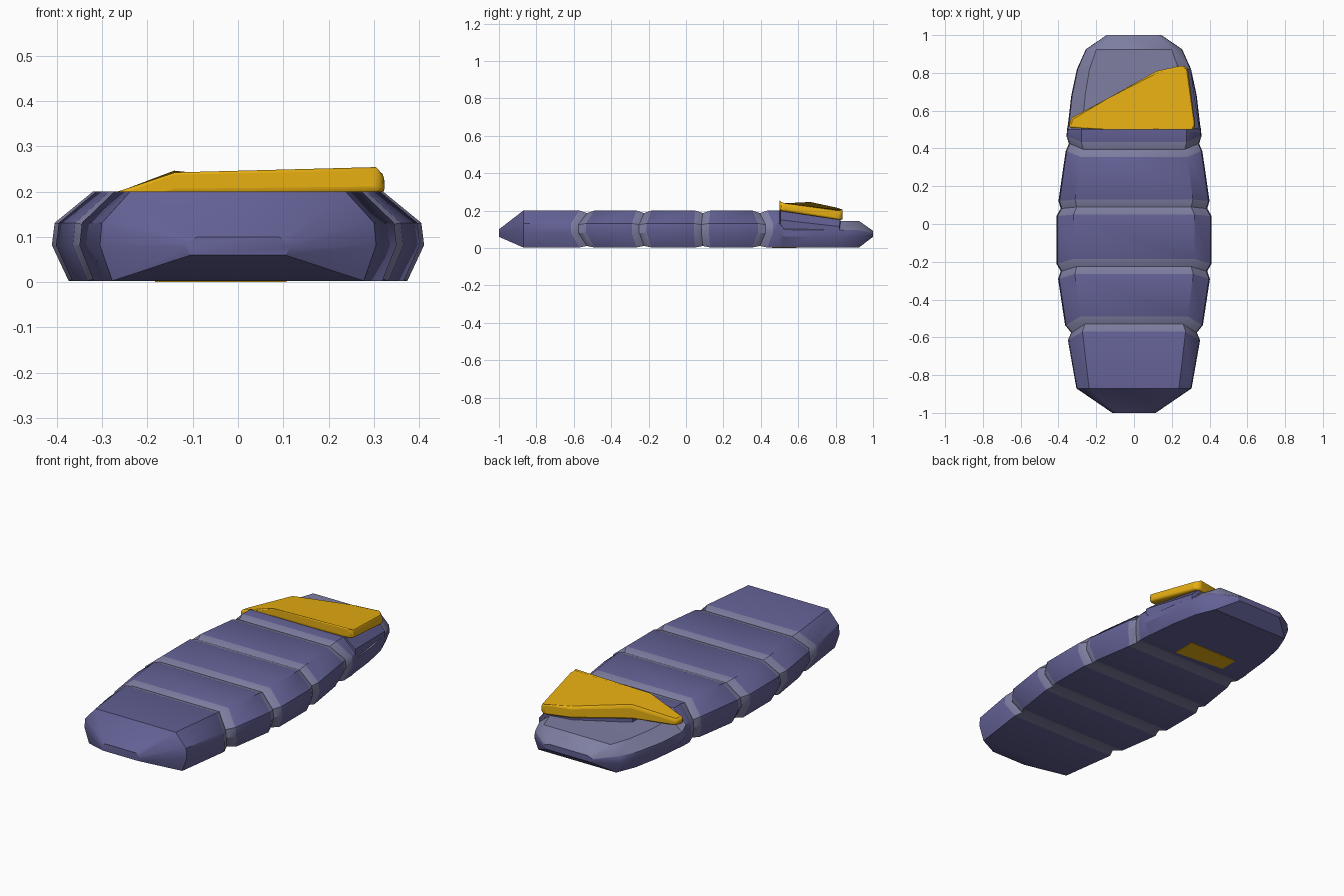
import bpy, bmesh
from mathutils import Vector

if "Cube" in bpy.data.objects:
    bpy.data.objects.remove(bpy.data.objects["Cube"])


def material(name, rgb):
    m = bpy.data.materials.new(name)
    m.diffuse_color = (*rgb, 1)
    m.use_nodes = True
    m.node_tree.nodes["Principled BSDF"].inputs["Base Color"].default_value = m.diffuse_color
    return m


PURPLE = material("purple_fabric", (0.125, 0.12, 0.30))
LIGHT = material("light_lining", (0.21, 0.21, 0.36))
YELLOW = material("yellow_lining", (0.80, 0.43, 0.006))


def finish(bm, name, mats, angle=0.6, bevel=0):
    bmesh.ops.recalc_face_normals(bm, faces=bm.faces)
    me = bpy.data.meshes.new(name)
    bm.to_mesh(me)
    bm.free()
    ob = bpy.data.objects.new(name, me)
    bpy.context.collection.objects.link(ob)
    for m in mats:
        me.materials.append(m)
    if bevel:
        b = ob.modifiers.new("soft_edges", "BEVEL")
        b.width, b.segments = bevel, 2
    bpy.ops.object.select_all(action="DESELECT")
    ob.select_set(True)
    bpy.context.view_layer.objects.active = ob
    bpy.ops.object.shade_smooth_by_angle(angle=angle)
    return ob


# half section: (width factor, height factor, side shift factor)
SECTION = [(0.91, 0, 0), (1, 0.4, 1), (0.985, 0.65, 1), (0.78, 1, 0)]


def ring(bm, y, w, z0, z1, shift=0):
    half = [(w * a, y + shift * s, z0 + (z1 - z0) * h) for a, h, s in SECTION]
    pts = half + [(-x, yy, z) for x, yy, z in reversed(half)]
    return [bm.verts.new(p) for p in pts]


# quilted body: stations (y, half width, bottom, top, shift, light band to next)
B, T = 0.003, 0.2
stations = [(-1.0, 0.115, 0.06, 0.10, 0, 0), (-0.87, 0.305, B, T, 0, 0)]
# grooves: y, side shift, half width before / at / after
for y, s, wa, wm, wb in [(-0.53, -0.045, 0.35, 0.333, 0.365),
                         (-0.225, -0.025, 0.402, 0.388, 0.411),
                         (0.09, -0.008, 0.411, 0.388, 0.400),
                         (0.395, 0.03, 0.362, 0.345, 0.357)]:
    stations += [(y - 0.04, wa, B, T, s, 1), (y, wm, B + 0.008, T - 0.013, s, 1),
                 (y + 0.04, wb, B, T, s, 0)]
# lowered head rest
stations += [(0.50, 0.355, B, T, 0, 0), (0.525, 0.35, B, 0.15, 0, 0),
             (0.68, 0.332, B, 0.145, 0, 0), (0.82, 0.302, B, 0.145, 0, 0),
             (0.925, 0.255, B, 0.145, 0, 0), (1.0, 0.145, 0.06, 0.092, 0, 0)]

bm = bmesh.new()
rings = [ring(bm, *st[:5]) for st in stations]
for st, r, q in zip(stations, rings, rings[1:]):
    for i in range(8):
        j = (i + 1) % 8
        f = bm.faces.new((r[i], r[j], q[j], q[i]))
        head_top = st[0] > 0.49 and i in (2, 3, 4)
        f.material_index = 1 if st[5] or head_top else 0
bm.faces.new(rings[0])
bm.faces.new(rings[-1])
finish(bm, "sleeping_bag_body", [PURPLE, LIGHT])

# folded cover: columns (x, y, top z, bottom z) around its outline
OUTLINE = [(-0.345, 0.51, 0.175, 0.14), (-0.14, 0.50, 0.249, 0.195),
           (0.315, 0.50, 0.258, 0.20), (0.325, 0.52, 0.23, 0.197),
           (0.285, 0.825, 0.19, 0.148), (0.26, 0.84, 0.212, 0.15),
           (0.12, 0.81, 0.216, 0.155), (-0.14, 0.665, 0.235, 0.165),
           (-0.335, 0.56, 0.172, 0.14)]


def slab(name, columns, mat, bevel=0):
    bm = bmesh.new()
    top = [bm.verts.new((x, y, a)) for x, y, a, b in columns]
    low = [bm.verts.new((x, y, b)) for x, y, a, b in columns]
    caps = [bm.faces.new(top), bm.faces.new(low)]
    n = len(columns)
    for i in range(n):
        j = (i + 1) % n
        bm.faces.new((top[i], top[j], low[j], low[i]))
    if not bevel:
        bmesh.ops.triangulate(bm, faces=caps)
    return finish(bm, name, [mat], 0.7, bevel)


slab("folded_cover", OUTLINE, YELLOW, 0.012)

# fabric under the folded cover, down to the head rest
slab("cover_underlayer",
     [(-0.14, 0.505, 0.20, 0.13), (0.275, 0.505, 0.205, 0.13), (0.345, 0.505, 0.15, 0.08),
      (0.30, 0.82, 0.115, 0.08), (0.26, 0.825, 0.155, 0.13), (0.12, 0.80, 0.16, 0.13),
      (-0.14, 0.655, 0.17, 0.13)], PURPLE)

# small patch on the underside
slab("underside_patch", [(0.107, 0.46, 0.004, 0), (0.107, 0.59, 0.004, 0),
                         (-0.183, 0.59, 0.004, 0), (-0.183, 0.487, 0.004, 0)], YELLOW)
